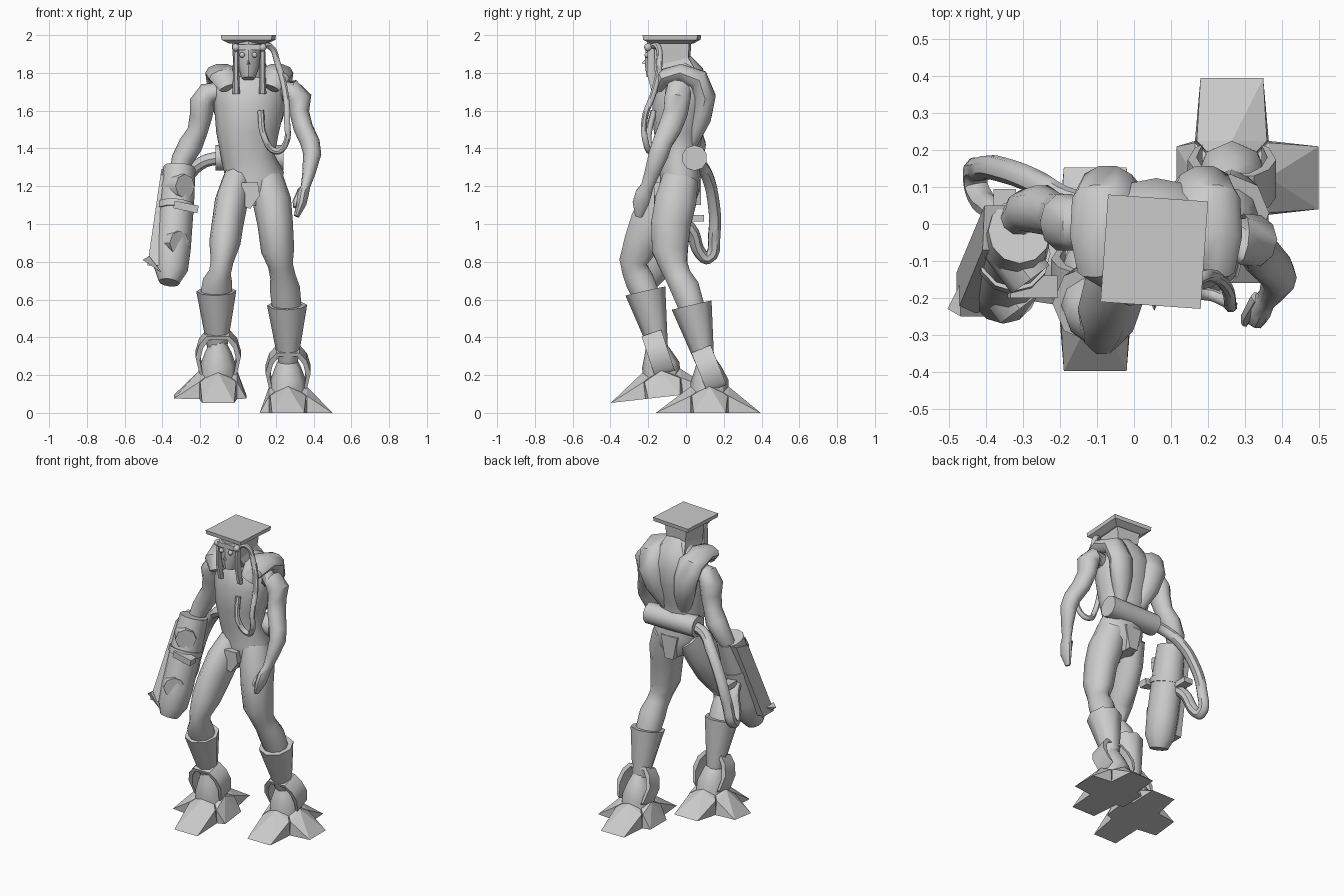
import bpy
import bmesh
from math import cos, sin, pi, radians
from mathutils import Vector, Matrix

default_cube = bpy.data.objects.get("Cube")
if default_cube:
    bpy.data.objects.remove(default_cube, do_unlink=True)

# One plain grey for the whole figure
GREY = (.6, .6, .6, 1)
grey = bpy.data.materials.new("plain grey")
grey.use_nodes = True
grey.diffuse_color = GREY
grey.node_tree.nodes["Principled BSDF"].inputs["Base Color"].default_value = GREY


def smooth(obj, angle=45):
    bpy.ops.object.select_all(action='DESELECT')
    obj.select_set(True)
    bpy.context.view_layer.objects.active = obj
    bpy.ops.object.shade_smooth_by_angle(angle=radians(angle))


def finish(name, bm, matrix=None, smoothed=True):
    if matrix is not None:
        bmesh.ops.transform(bm, matrix=matrix, verts=bm.verts)
    bmesh.ops.recalc_face_normals(bm, faces=bm.faces)
    mesh = bpy.data.meshes.new(name)
    bm.to_mesh(mesh)
    bm.free()
    mesh.materials.append(grey)
    obj = bpy.data.objects.new(name, mesh)
    bpy.context.collection.objects.link(obj)
    if smoothed:
        smooth(obj)


def loft(name, rings, sides=10, matrix=None, smoothed=True, turn=0.0):
    """Skin elliptical rings (x, y, z, radius_x, radius_y) set square to their path."""
    bm = bmesh.new()
    centres = [Vector(ring[:3]) for ring in rings]
    loops = []
    for index, ring in enumerate(rings):
        before = centres[max(index - 1, 0)]
        after = centres[min(index + 1, len(rings) - 1)]
        along = (after - before).normalized()
        across = Vector((1, 0, 0))
        across = (across - along * across.dot(along)).normalized()
        depth = along.cross(across)
        loop = []
        for step in range(sides):
            angle = 2 * pi * step / sides + turn
            offset = across * ring[3] * cos(angle) + depth * ring[4] * sin(angle)
            loop.append(bm.verts.new(centres[index] + offset))
        loops.append(loop)
    for lower, upper in zip(loops, loops[1:]):
        for step in range(sides):
            following = (step + 1) % sides
            bm.faces.new((lower[step], lower[following], upper[following], upper[step]))
    bm.faces.new(loops[0])
    bm.faces.new(loops[-1])
    finish(name, bm, matrix, smoothed)


def hull(name, points, matrix=None):
    bm = bmesh.new()
    for point in points:
        bm.verts.new(point)
    result = bmesh.ops.convex_hull(bm, input=bm.verts)
    spare = [v for v in result["geom_interior"] if isinstance(v, bmesh.types.BMVert)]
    bmesh.ops.delete(bm, geom=spare, context='VERTS')
    bmesh.ops.dissolve_limit(bm, angle_limit=.01, verts=bm.verts, edges=bm.edges)
    finish(name, bm, matrix, smoothed=False)


def box(name, centre, size, lean=0):
    bm = bmesh.new()
    bmesh.ops.create_cube(bm, size=1)
    bmesh.ops.scale(bm, vec=size, verts=bm.verts)
    place = Matrix.Translation(centre) @ Matrix.Rotation(radians(lean), 4, 'Y')
    finish(name, bm, place, False)


def cylinder(name, start, end, radius, sides=10):
    start, end = Vector(start), Vector(end)
    axis = end - start
    bm = bmesh.new()
    bmesh.ops.create_cone(bm, cap_ends=True, segments=sides, radius1=radius,
                          radius2=radius, depth=axis.length)
    spin = axis.to_track_quat('Z', 'Y').to_matrix().to_4x4()
    finish(name, bm, Matrix.Translation((start + end) / 2) @ spin)


def ball(name, centre, radius):
    bm = bmesh.new()
    bmesh.ops.create_uvsphere(bm, u_segments=10, v_segments=6, radius=radius)
    finish(name, bm, Matrix.Translation(centre))


def hose(name, points, radius):
    curve = bpy.data.curves.new(name, 'CURVE')
    curve.dimensions = '3D'
    curve.bevel_depth = radius
    curve.bevel_resolution = 2
    curve.resolution_u = 5
    curve.use_fill_caps = True
    spline = curve.splines.new('BEZIER')
    spline.bezier_points.add(len(points) - 1)
    for knot, point in zip(spline.bezier_points, points):
        knot.co = point
        knot.handle_left_type = knot.handle_right_type = 'AUTO'
    curve.materials.append(grey)
    obj = bpy.data.objects.new(name, curve)
    bpy.context.collection.objects.link(obj)
    bpy.ops.object.select_all(action='DESELECT')
    obj.select_set(True)
    bpy.context.view_layer.objects.active = obj
    bpy.ops.object.convert(target='MESH')
    smooth(bpy.context.object)


# Foot: four wedge toes in a cross, an ankle dome and an arched guard
def foot(side, matrix, outward, guard_tilt):
    reaches = {"front": (-90, .285), "back": (90, .27),
               "outer": (0, .235), "inner": (180, .15)}
    for label, (heading, reach) in reaches.items():
        spin = Matrix.Rotation(radians(heading), 4, 'Z')
        flip = Matrix.Diagonal((outward, 1, 1, 1))
        wedge = [(0, 0, 0), (0, 0, .16), (.1, 0, .14)]
        for edge in (-1, 1):
            wedge += [(reach, edge * .085, 0), (.1, edge * .1, 0), (.1, edge * .095, .09)]
        hull(f"{side}_{label}_toe", wedge, matrix @ flip @ spin)
    loft(f"{side}_ankle", [(0, 0, .05, .1, .1), (0, 0, .17, .095, .1),
                           (0, -.01, .24, .07, .07), (0, -.02, .3, .04, .04)], 8, matrix)
    arch = [(-.1, -.11), (-.12, -.02), (-.1, .05), (-.06, .095)]
    arch += [(-x, z) for x, z in reversed(arch)]
    bm = bmesh.new()
    sections = []
    for x, z in arch:
        corners = [(x, -.055, z), (x, .055, z), (x * .8, .055, z - .02), (x * .8, -.055, z - .02)]
        sections.append([bm.verts.new(corner) for corner in corners])
    for first, second in zip(sections, sections[1:]):
        for k in range(4):
            bm.faces.new((first[k], first[k - 1], second[k - 1], second[k]))
    bm.faces.new(sections[0])
    bm.faces.new(sections[-1])
    tilt = Matrix.Rotation(radians(guard_tilt), 4, 'X')
    finish(f"{side}_ankle_guard", bm, matrix @ Matrix.Translation((0, -.01, .25)) @ tilt)


foot("left", Matrix.Translation((.265, .125, 0)), 1, 22)
foot("right", Matrix.Translation((-.105, -.115, .085)) @ Matrix.Rotation(radians(6.5), 4, 'X'),
     -1, 12)

# Boots and legs
loft("left_boot", [(.26, .03, .57, .106, .108), (.265, .1, .27, .052, .05)], 8)
loft("right_boot", [(-.115, -.215, .645, .106, .108), (-.11, -.145, .34, .052, .05)], 8)
loft("left_leg", [(.15, -.03, 1.24, .09, .1), (.18, -.055, 1.12, .102, .115),
                  (.197, -.08, 1, .094, .11), (.21, -.085, .86, .088, .1),
                  (.225, -.065, .78, .066, .078), (.238, -.04, .72, .068, .072),
                  (.248, -.005, .66, .08, .08), (.258, .03, .56, .078, .072)])
loft("right_leg", [(0, -.03, 1.24, .08, .1), (-.035, -.11, 1.12, .088, .125),
                   (-.055, -.18, 1, .084, .125), (-.07, -.235, .9, .083, .1),
                   (-.085, -.28, .8, .06, .077), (-.095, -.265, .745, .058, .075),
                   (-.108, -.245, .7, .078, .08), (-.115, -.21, .62, .085, .075)])

# Body
loft("torso", [(.07, -.03, 1.1, .06, .08), (.08, -.03, 1.18, .14, .11),
               (.09, -.03, 1.25, .155, .108), (.055, -.04, 1.34, .14, .1),
               (.05, -.04, 1.48, .165, .13), (.06, -.03, 1.62, .187, .15),
               (.06, -.01, 1.74, .19, .135), (.06, -.01, 1.81, .12, .1),
               (.06, -.03, 1.87, .06, .06)], 12)
for side, sign in (("left", 1), ("right", -1)):
    strap = [(.11, -.15, 1.72, .05, .03), (.135, -.115, 1.78, .08, .045),
             (.145, -.03, 1.8, .088, .05), (.142, .065, 1.765, .086, .06),
             (.13, .1, 1.675, .08, .06), (.105, .08, 1.56, .07, .055),
             (.065, .03, 1.43, .04, .035)]
    loft(f"{side}_shoulder_pad", [(.06 + sign * r[0], *r[1:]) for r in strap])
hull("front_loin_plate", [(x, y, z) for y in (-.17, -.08) for x, z in
                          ((.02, 1.22), (.105, 1.22), (.115, 1.15), (.065, 1.08), (.01, 1.1))])
hull("back_loin_plate", [(x, y, z) for y in (.02, .08) for x, z in
                         ((.01, 1.25), (.13, 1.25), (.1, 1.1), (.04, 1.1))])

# Arms
loft("left_arm", [(.23, -.03, 1.7, .05, .06), (.29, -.04, 1.705, .06, .07),
                  (.325, -.045, 1.665, .066, .072), (.325, -.055, 1.59, .052, .068),
                  (.345, -.085, 1.51, .052, .065), (.382, -.125, 1.43, .052, .055),
                  (.393, -.145, 1.37, .048, .055), (.375, -.18, 1.27, .035, .042),
                  (.358, -.205, 1.2, .025, .035), (.345, -.225, 1.16, .03, .045),
                  (.335, -.24, 1.11, .028, .045), (.31, -.25, 1.04, .014, .02)])
loft("left_thumb", [(.335, -.2, 1.18, .02, .02), (.305, -.25, 1.12, .016, .016),
                    (.3, -.27, 1.09, .01, .01)], 6)
loft("right_arm", [(-.1, 0, 1.7, .05, .06), (-.16, 0, 1.69, .06, .075),
                   (-.19, .005, 1.64, .068, .08), (-.196, .015, 1.57, .06, .07),
                   (-.215, .025, 1.49, .054, .06), (-.25, .04, 1.42, .064, .068),
                   (-.295, .035, 1.34, .058, .058), (-.33, 0, 1.24, .04, .04)])

# Head, face and flat-topped cap
hat_turn = Matrix.Translation((.055, -.075, 0)) @ Matrix.Rotation(radians(-4), 4, 'Z')
square = dict(sides=4, smoothed=False, turn=pi / 4, matrix=hat_turn)
loft("cap_slab", [(0, 0, 2, .192, .206), (0, 0, 1.975, .188, .202),
                  (0, 0, 1.955, .135, .15)], **square)
loft("head_block", [(0, .01, 1.97, .118, .125), (0, .01, 1.86, .105, .12),
                    (0, .055, 1.78, .135, .12), (0, .15, 1.58, .06, .05)], **square)
loft("face", [(.055, -.13, 1.97, .068, .075), (.055, -.14, 1.9, .065, .075),
              (.055, -.155, 1.83, .055, .065), (.055, -.17, 1.77, .035, .04)], 8)
hull("nose", [(.055, -.19, 1.9), (.035, -.19, 1.84), (.075, -.19, 1.84), (.055, -.235, 1.85)])
box("brow_band", (.06, -.19, 1.935), (.14, .05, .03))
for side, sign in (("left", 1), ("right", -1)):
    x = .06 + sign * .07
    ball(f"{side}_lens", (x, -.2, 1.935), .022)
    ball(f"{side}_eye", (.055 + sign * .033, -.205, 1.895), .015)
    loft(f"{side}_hanging_strand", [(x, -.185, 1.93, .014, .02), (x, -.185, 1.8, .016, .026),
                                    (x, -.165, 1.69, .02, .016)], 6)
hose("breathing_hose", [(.12, -.18, 1.94), (.17, -.15, 1.94), (.21, -.14, 1.85),
                        (.25, -.17, 1.7), (.26, -.22, 1.55), (.25, -.21, 1.42),
                        (.2, -.19, 1.385), (.14, -.2, 1.46), (.12, -.17, 1.6)], .017)

# Canister and its supply hose
cylinder("back_canister", (-.12, .045, 1.35), (.24, .045, 1.35), .068)
hose("supply_hose", [(-.1, .05, 1.35), (-.18, .065, 1.33), (-.26, .11, 1.26), (-.35, .145, 1.12),
                     (-.41, .15, .95), (-.43, .115, .82), (-.42, .08, .84), (-.37, .02, .98),
                     (-.34, -.08, 1.04)], .034)

# Arm cannon
loft("cannon_body", [(-.31, -.02, 1.3, .085, .09), (-.325, -.07, 1.12, .093, .1),
                     (-.345, -.145, .87, .095, .102), (-.355, -.18, .76, .09, .095),
                     (-.365, -.205, .69, .055, .06)], 12)
loft("cannon_band", [(-.326, -.078, 1.105, .1, .108), (-.329, -.088, 1.07, .1, .108)], 12)
box("cannon_front_clip", (-.275, -.17, 1.09), (.13, .06, .04), 12)
box("cannon_back_clip", (-.35, .05, 1.03), (.06, .09, .035))
hull("cannon_fin", [(x + shift, y, z) for shift in (0, .06) for x, y, z in
                    ((-.405, .05, 1.29), (-.41, -.07, 1.26), (-.48, -.13, .78), (-.48, -.24, .78))])
hull("cannon_fin_tip", [(-.505, -.23, .81), (-.47, -.16, .83), (-.47, -.25, .83),
                        (-.4, -.25, .74), (-.4, -.16, .74)])
for label, x, y, z in (("upper", -.325, -.1, 1.2), ("lower", -.355, -.18, .9)):
    cylinder(f"cannon_{label}_knob", (x - .03, y + .05, z), (x + .045, y - .05, z), .064, 8)
